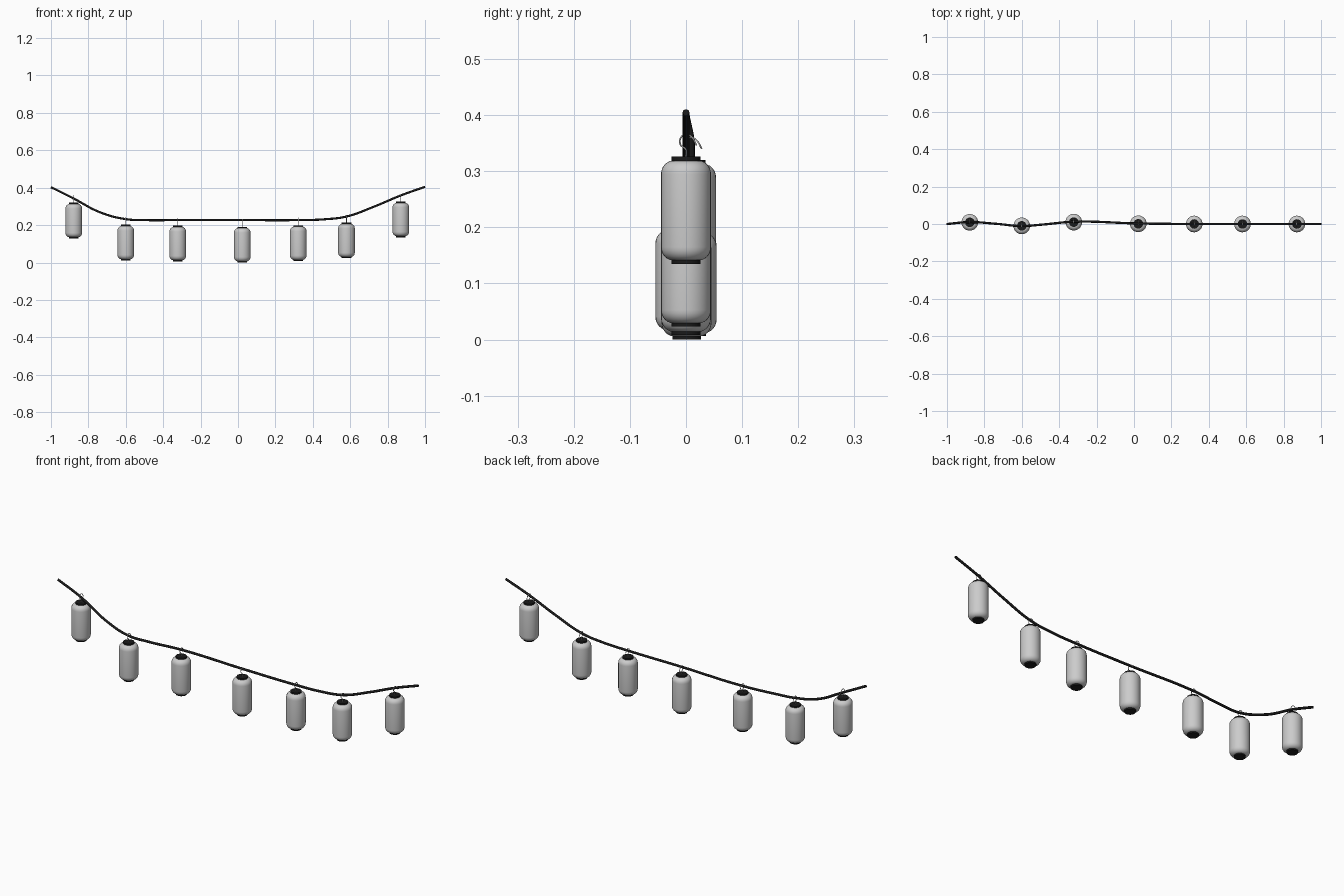
import bpy, math

if "Cube" in bpy.data.objects:
    bpy.data.objects.remove(bpy.data.objects["Cube"])

black = bpy.data.materials.new("black")
black.diffuse_color = (0.01, 0.01, 0.01, 1)
black.use_nodes = True
black.node_tree.nodes["Principled BSDF"].inputs["Base Color"].default_value = black.diffuse_color


def lathe(name, profile, segs=32, mat=None):
    """Revolve an (r, z) profile around z into a mesh."""
    verts, faces, n = [], [], len(profile)
    for i in range(segs):
        a = 2 * math.pi * i / segs
        verts += [(r * math.cos(a), r * math.sin(a), z) for r, z in profile]
    for i in range(segs):
        j = (i + 1) % segs
        for k in range(n - 1):
            faces.append((i * n + k, j * n + k, j * n + k + 1, i * n + k + 1))
    # close both ends
    faces.append([i * n for i in reversed(range(segs))])
    faces.append([i * n + n - 1 for i in range(segs)])
    me = bpy.data.meshes.new(name)
    me.from_pydata(verts, [], faces)
    me.shade_smooth()
    me.set_sharp_from_angle(angle=math.radians(35))
    if mat:
        me.materials.append(mat)
    return me


def wire(name, points, radius, mat=None, res=8):
    """Round wire through points."""
    cu = bpy.data.curves.new(name, 'CURVE')
    cu.dimensions = '3D'
    cu.bevel_depth = radius
    cu.bevel_resolution = 3
    cu.resolution_u = res
    cu.use_fill_caps = True
    sp = cu.splines.new('BEZIER')
    sp.bezier_points.add(len(points) - 1)
    for bp, p in zip(sp.bezier_points, points):
        bp.co = p
        bp.handle_left_type = bp.handle_right_type = 'AUTO'
    if mat:
        cu.materials.append(mat)
    return cu


def place(name, data, loc=(0, 0, 0)):
    ob = bpy.data.objects.new(name, data)
    ob.location = loc
    bpy.context.collection.objects.link(ob)
    return ob


# sagging cable
path = [(-1, 0, .403), (-.88, .01, .343), (-.736, .001, .268), (-.60, -.011, .232),
        (-.50, -.004, .227), (-.32, .012, .227), (.02, .003, .227), (.32, 0, .227),
        (.46, 0, .231), (.58, 0, .246), (.73, 0, .3), (.871, 0, .359), (1, 0, .405)]
place("cable", wire("cable", path, 0.006, black, 12))

# shared lantern parts, z measured from the lantern bottom
R, CAP, H = 0.0445, 0.0255, 0.191
LO, HI, ROUND = 0.006, 0.184, 0.024
arc = [(CAP - .003 + (R - CAP + .003) * math.sin(t), ROUND * (1 - math.cos(t)))
       for t in (math.pi / 2 * i / 6 for i in range(7))]
body = lathe("paper_body", [(r, LO + z) for r, z in arc] +
             [(r, HI - z) for r, z in reversed(arc)])
cap_low = lathe("bottom_cap", [(CAP, 0), (CAP, .008)], mat=black)
cap_top = lathe("top_cap", [(CAP, H - .008), (CAP, H)], mat=black)
hook_pts = [(0, 0), (0, .012), (-.010, .022), (-.009, .034), (0, .040),
            (.010, .035), (.019, .020)]
hook = wire("hook", [(0, y, H + z) for y, z in hook_pts], 0.0015)

# lanterns: x, y, bottom z
spots = [(-.878, .009, .129), (-.60, -.0101, .011), (-.322, .0101, .006), (.023, .001, 0),
         (.322, 0, .008), (.58, 0, .023), (.871, 0, .135)]
for i, loc in enumerate(spots, 1):
    for data in (body, cap_low, cap_top, hook):
        place(f"lantern_{i}_{data.name}", data, loc)
